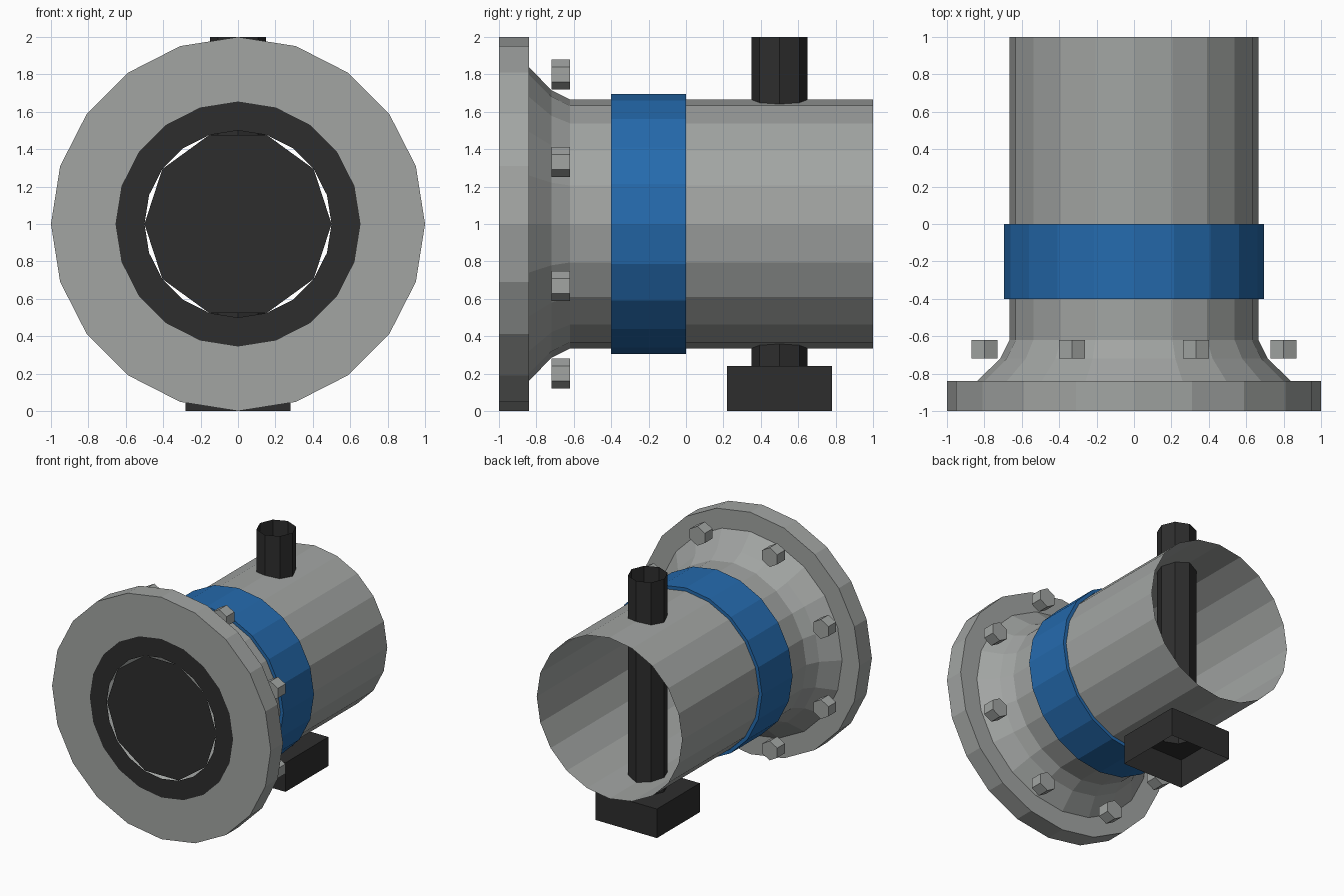
import bpy, bmesh, math
from mathutils import Vector

if "Cube" in bpy.data.objects:
    bpy.data.objects.remove(bpy.data.objects["Cube"])


def material(name, rgb):
    m = bpy.data.materials.new(name)
    m.diffuse_color = (*rgb, 1)
    m.use_nodes = True
    m.node_tree.nodes["Principled BSDF"].inputs["Base Color"].default_value = m.diffuse_color
    return m


GREY = material("steel grey", (0.36, 0.375, 0.365))
BLUE = material("band blue", (0.018, 0.145, 0.42))
DARK = material("rubber black", (0.027, 0.027, 0.027))


def finish(bm, name, mat):
    bmesh.ops.recalc_face_normals(bm, faces=bm.faces)
    me = bpy.data.meshes.new(name)
    bm.to_mesh(me)
    bm.free()
    me.materials.append(mat)
    ob = bpy.data.objects.new(name, me)
    bpy.context.collection.objects.link(ob)
    return ob


def ring(bm, r, n, place):
    return [bm.verts.new(place(r * math.cos(a), r * math.sin(a)))
            for a in (2 * math.pi * i / n for i in range(n))]


def skin(bm, a, b):
    n = len(a)
    for i in range(n):
        j = (i + 1) % n
        bm.faces.new((a[i], a[j], b[j], b[i]))


def lathe_y(name, profile, n, mat, closed=False):
    """Revolve (radius, y) points round the pipe axis at z = 1."""
    bm = bmesh.new()
    rings = [ring(bm, r, n, lambda u, v, y=y: Vector((u, y, 1 + v))) for r, y in profile]
    if closed:
        rings.append(rings[0])
    for a, b in zip(rings, rings[1:]):
        skin(bm, a, b)
    return finish(bm, name, mat)


# Flange, flared neck and open pipe in one shell
lathe_y("flanged_pipe", [(0.655, -1), (1, -1), (1, -0.84), (0.84, -0.84),
                         (0.715, -0.72), (0.665, -0.62), (0.665, 1)], 20, GREY)

# Black seal face round the mouth
lathe_y("seal_ring", [(0.655, -1), (0.5, -1)], 20, DARK)

# Coarser disc closing the mouth, leaving slim gaps
bm = bmesh.new()
bm.faces.new(ring(bm, 0.5, 10, lambda u, v: Vector((u, -0.995, 1 + v))))
finish(bm, "mouth_disc", DARK)

# Blue band
lathe_y("blue_band", [(0.667, -0.4), (0.695, -0.4), (0.695, 0), (0.667, 0)], 20, BLUE)

# Eight hexagonal bolts, all turned the same way
for k in range(8):
    a = math.radians(22.5 + 45 * k)
    cx, cz = 0.865 * math.cos(a), 1 + 0.865 * math.sin(a)
    bm = bmesh.new()
    front, back = [ring(bm, 0.08, 6, lambda u, v, y=y: Vector((cx + v, y, cz + u)))
                   for y in (-0.72, -0.62)]
    skin(bm, front, back)
    bm.faces.new(front)
    bm.faces.new(back)
    finish(bm, f"bolt_{k + 1}", GREY)

# Upright stem, an open octagonal tube passing through the pipe
bm = bmesh.new()
top, bottom = [ring(bm, 0.15, 8, lambda u, v, z=z: Vector((u, 0.5 + v, z)))
               for z in (2, 0.24)]
skin(bm, top, bottom)
finish(bm, "stem", DARK)

# Square foot: open below, top pierced by the stem
bm = bmesh.new()
hole = ring(bm, 0.15, 8, lambda u, v: Vector((u, 0.5 + v, 0.24)))
R = 0.28 * math.sqrt(2)
c, s = math.cos(math.pi / 4), math.sin(math.pi / 4)
upper, lower = [ring(bm, R, 4, lambda u, v, z=z: Vector((u * c - v * s, 0.5 + u * s + v * c, z)))
                for z in (0.24, 0)]
skin(bm, upper, lower)
for i in range(4):
    j = (i + 1) % 4
    bm.faces.new((hole[2 * i], hole[2 * i + 1], upper[i]))
    bm.faces.new((hole[2 * i + 1], hole[(2 * i + 2) % 8], upper[i]))
    bm.faces.new((hole[2 * j], upper[j], upper[i]))
finish(bm, "foot_box", DARK)
